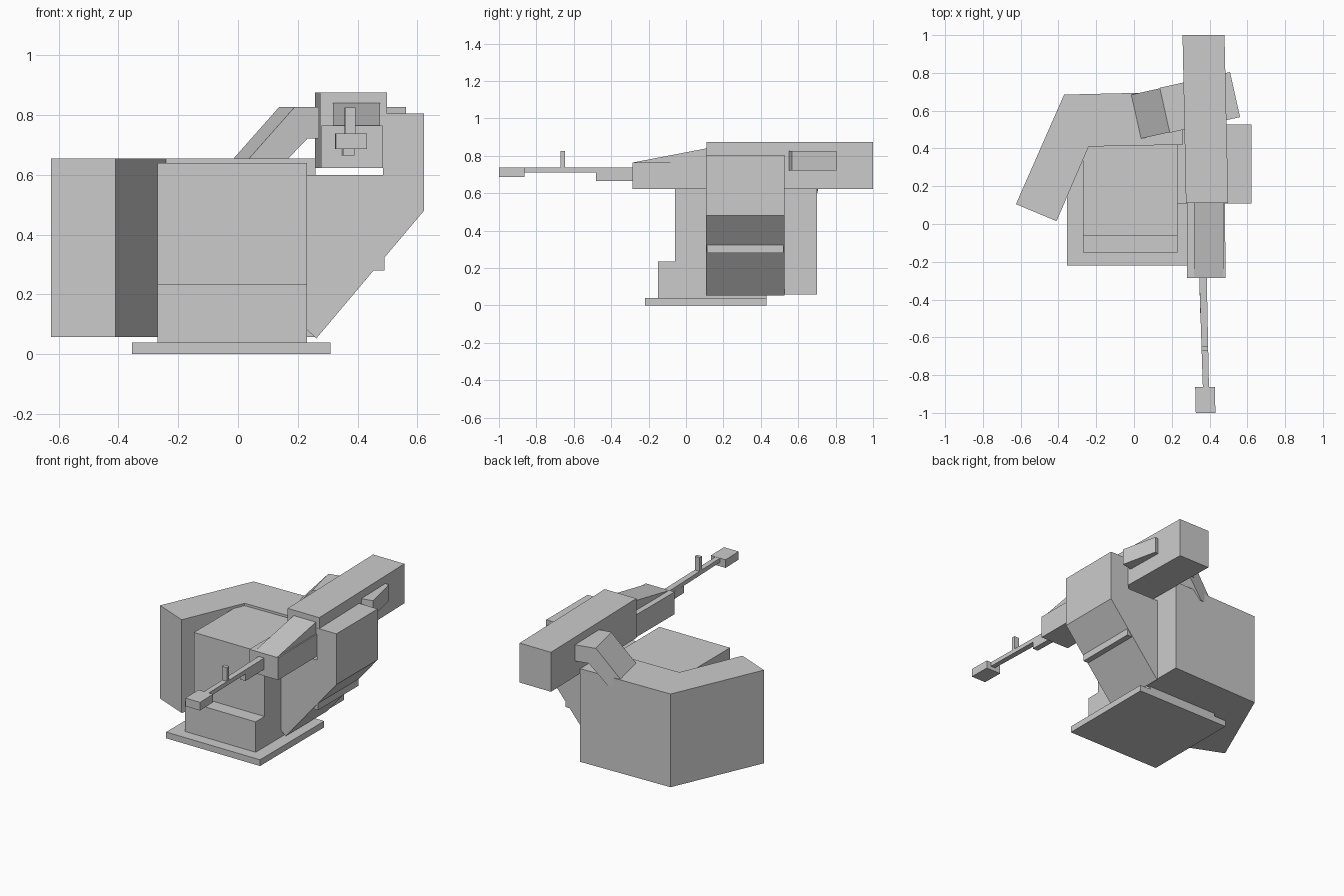
import bpy, bmesh
from mathutils import Vector, Matrix
from math import radians

if "Cube" in bpy.data.objects:
    bpy.data.objects.remove(bpy.data.objects["Cube"])


def prism(name, pts, lo, hi, axis='Z'):
    """Extrude a 2D profile from lo to hi along an axis."""
    place = {'X': lambda a, b, t: (t, a, b),
             'Y': lambda a, b, t: (a, t, b),
             'Z': lambda a, b, t: (a, b, t)}[axis]
    bm = bmesh.new()
    face = bm.faces.new([bm.verts.new(place(a, b, lo)) for a, b in pts])
    ext = bmesh.ops.extrude_face_region(bm, geom=[face])
    step = Vector(place(0, 0, hi - lo))
    bmesh.ops.translate(bm, vec=step, verts=[v for v in ext['geom'] if isinstance(v, bmesh.types.BMVert)])
    bmesh.ops.recalc_face_normals(bm, faces=bm.faces)
    mesh = bpy.data.meshes.new(name)
    bm.to_mesh(mesh)
    bm.free()
    obj = bpy.data.objects.new(name, mesh)
    bpy.context.collection.objects.link(obj)
    return obj


def bar(name, y0, y1, cx0, cx1, w0, w1, z0, z1):
    """Slightly skewed box along y, given centre and width at each end."""
    return prism(name, [(cx0 - w0 / 2, y0), (cx0 + w0 / 2, y0),
                        (cx1 + w1 / 2, y1), (cx1 - w1 / 2, y1)], z0, z1)


# Base plate and stepped pedestal
prism("base_plate", [(-.355, -.22), (.31, -.22), (.31, .43), (-.355, .43)], 0, .04)
prism("pedestal", [(-.15, .04), (.43, .04), (.43, .64), (-.06, .64), (-.06, .235), (-.15, .235)],
      -.27, .23, 'X')

# Bent rear shield wrapping the back and left
prism("rear_shield", [(-.625, .105), (-.41, .015), (-.24, .41), (.26, .42), (.26, .70), (-.37, .685)],
      .058, .655)

# Right-hand support with slanted underside, and its rib
prism("side_support", [(.485, .805), (.622, .805), (.622, .48), (.262, .053), (.232, .08),
                       (.2, .1), (.2, .6), (.485, .6)], .108, .527, 'Y')
prism("support_rib", [(.40, .28), (.49, .28), (.49, .34), (.44, .34)], .112, .522, 'Y')

# Gun body and front housing
bar("receiver", .11, 1.0, .387, .368, .224, .222, .622, .875)
bar("front_housing", -.285, .13, .382, .382, .204, .20, .622, .765)
hood = prism("housing_hood", [(-.285, .764), (.13, .764), (.13, .842), (.11, .84)], .318, .475, 'X')

# Barrel, gas block, sight and muzzle
bar("barrel", -.88, -.27, .381, .365, .032, .04, .71, .737)
bar("barrel_block", -.48, -.27, .37, .365, .038, .04, .665, .712)
bar("front_sight", -.672, -.648, .375, .374, .035, .035, .73, .825)
bar("muzzle", -1.0, -.863, .379, .376, .104, .104, .686, .738)

# Angled cross bar through the receiver, and the arm joining it to the shield
turn = Matrix.Translation((.163, .602, 0)) @ Matrix.Rotation(radians(12.6), 4, 'Z')
cross = prism("cross_bar", [(0, .722), (.381, .722), (.381, .826), (0, .826)], -.122, .122, 'Y')
arm = prism("slanted_arm", [(0, .826), (-.205, .6), (-.075, .6), (.045, .722), (.045, .826)],
            -.119, .119, 'Y')
for part in (cross, arm):
    part.data.transform(turn)
